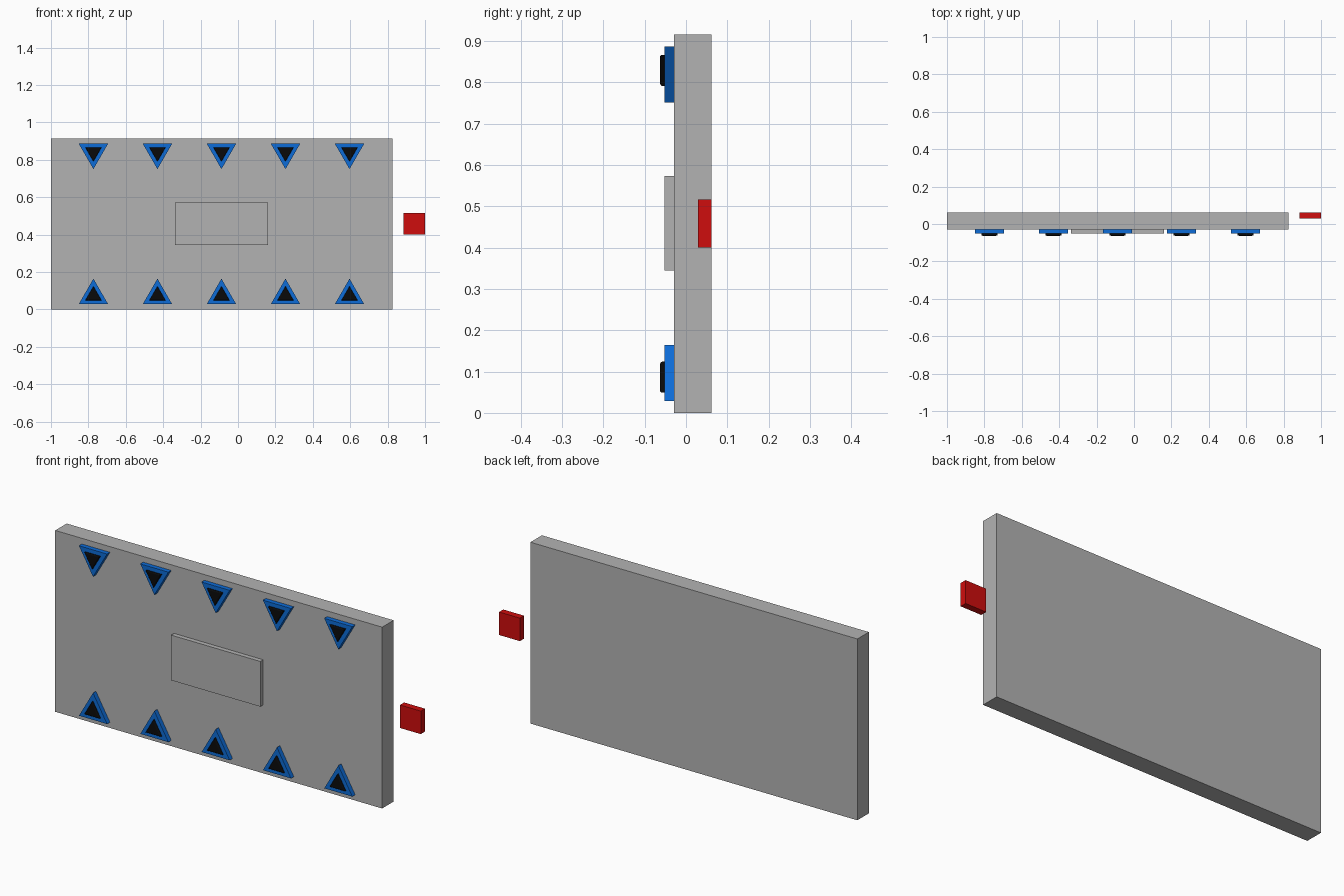
import bpy, bmesh, math

cube = bpy.data.objects.get("Cube")
if cube:
    bpy.data.objects.remove(cube, do_unlink=True)


def material(name, rgb):
    m = bpy.data.materials.new(name)
    m.use_nodes = True
    m.diffuse_color = (*rgb, 1)
    m.node_tree.nodes["Principled BSDF"].inputs["Base Color"].default_value = (*rgb, 1)
    return m


GREY = material("panel grey", (0.45, 0.45, 0.45))
RED = material("button red", (0.62, 0.004, 0.004))
BLUE = material("frame blue", (0.004, 0.15, 0.68))
BLACK = material("lens black", (0.003, 0.003, 0.003))


def prism(name, outline, y_back, y_front, mat, bevel=0.0):
    """Extrude an x-z outline from y_back towards the front."""
    bm = bmesh.new()
    face = bm.faces.new([bm.verts.new((x, y_back, z)) for x, z in outline])
    ext = bmesh.ops.extrude_face_region(bm, geom=[face])
    moved = [v for v in ext["geom"] if isinstance(v, bmesh.types.BMVert)]
    bmesh.ops.translate(bm, verts=moved, vec=(0, y_front - y_back, 0))
    if bevel:
        rim = [e for e in bm.edges if all(v in moved for v in e.verts)]
        bmesh.ops.bevel(bm, geom=rim, offset=bevel, segments=3, profile=0.5, affect="EDGES")
    bmesh.ops.recalc_face_normals(bm, faces=bm.faces)
    mesh = bpy.data.meshes.new(name)
    bm.to_mesh(mesh)
    bm.free()
    mesh.materials.append(mat)
    obj = bpy.data.objects.new(name, mesh)
    bpy.context.collection.objects.link(obj)
    return obj


def rect(x0, x1, z0, z1):
    return [(x0, z0), (x1, z0), (x1, z1), (x0, z1)]


def triangle(cx, cz, radius, up):
    """Equilateral outline around its centroid, pointing up (1) or down (-1)."""
    return [(cx + radius * math.cos(a), cz + up * radius * math.sin(a))
            for a in (math.radians(90 + 120 * i) for i in range(3))]


# Main slab, raised centre plate and separate side button
HEIGHT, FRONT, BACK = 0.915, -0.029, 0.062
prism("main_panel", rect(-1, 0.825, 0, HEIGHT), BACK, FRONT, GREY)
prism("centre_plate", rect(-0.337, 0.161, 0.345, 0.573), FRONT, -0.052, GREY)
prism("side_button", rect(0.884, 1.0, 0.4, 0.516), BACK, 0.029, RED)

# Two mirrored rows of triangular lights
for row, up in (("lower", 1), ("upper", -1)):
    cz = 0.074 if up == 1 else HEIGHT - 0.074
    for i in range(5):
        cx = -0.773 + i * 0.3423
        prism(f"{row}_light_frame_{i + 1}", triangle(cx, cz, 0.0905, up),
              FRONT, -0.052, BLUE)
        prism(f"{row}_light_lens_{i + 1}", triangle(cx, cz, 0.05, up),
              -0.052, -0.063, BLACK, bevel=0.005)
